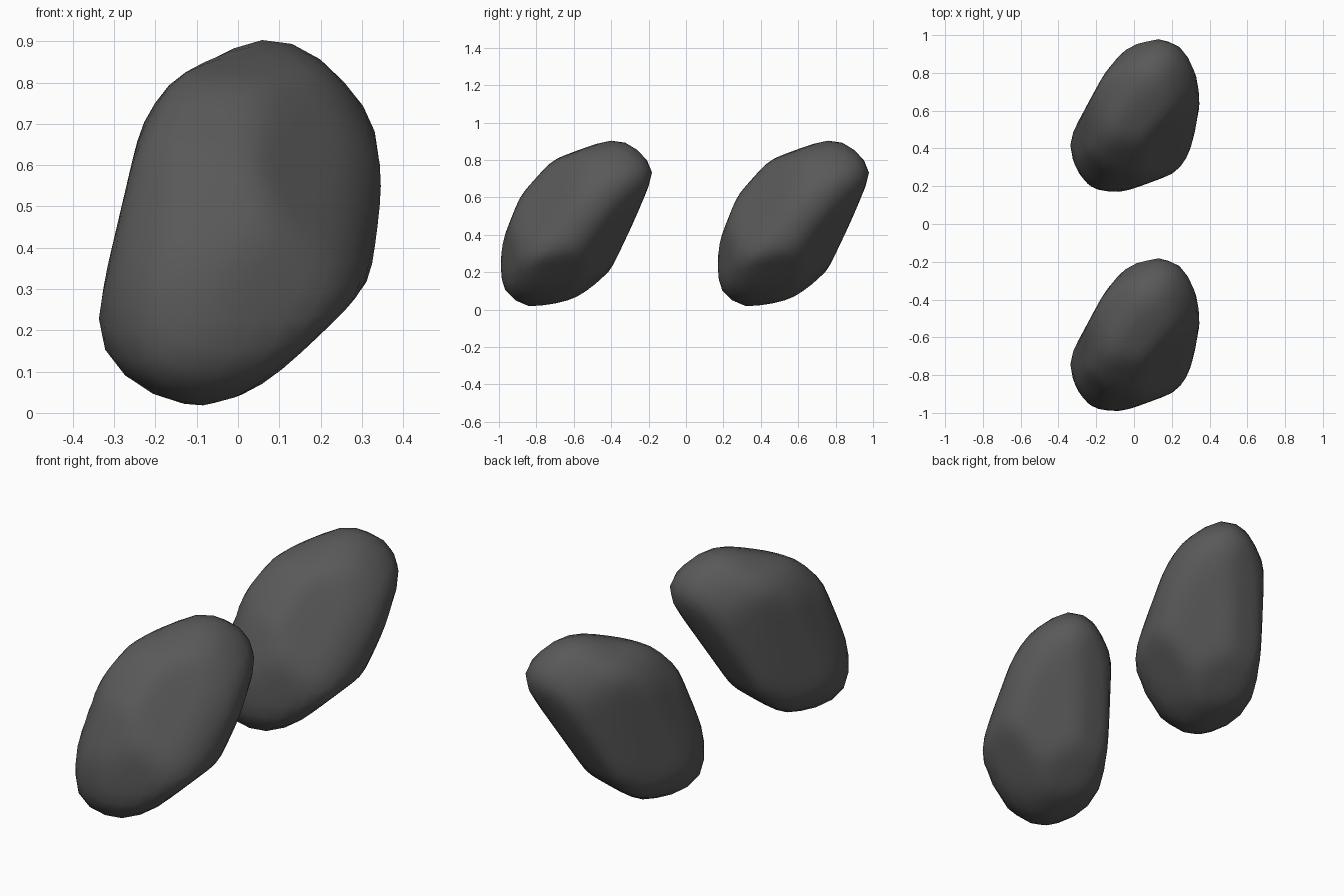
import bpy
import bmesh
from math import sin, cos, radians
from mathutils import Vector

cube = bpy.data.objects.get("Cube")
if cube:
    bpy.data.objects.remove(cube, do_unlink=True)

# Stone material
stone = bpy.data.materials.new("dark grey stone")
stone.use_nodes = True
stone.diffuse_color = (0.1, 0.1, 0.1, 1)
stone.node_tree.nodes["Principled BSDF"].inputs["Base Color"].default_value = stone.diffuse_color

SHARPNESS = 60          # how tightly the surface hugs its planes
ALLOWANCE = 1.02        # makes up for what the rounding takes off
planes = []             # (outward normal, distance from the rock centre)


def carve(turn, tilt, outline):
    """Add the planes that trim the rock to an outline, in hundredths, clockwise.
    The outline lies on a sheet facing the front, turned and then tilted back."""
    a, b = radians(turn), radians(tilt)
    right = Vector((cos(a), sin(a), 0))
    up = Vector((-sin(b) * sin(a), sin(b) * cos(a), cos(b)))
    for (u, v), (s, t) in zip(outline, outline[1:] + outline[:1]):
        normal = (right * (v - t) + up * (s - u)).normalized()
        planes.append((normal, normal.dot(right * u + up * v) / 100))


def flatten(normal, distance):
    """Add one plane that flattens a broad face."""
    planes.append((Vector(normal).normalized(), distance))


# Straight profiles: across the width, along the depth, and the plan
carve(0, 0, [
    (-35, -27), (-23, 24), (-15, 36), (6, 46), (18, 43), (33, 25),
    (35, 11), (32, -14), (26, -24), (10, -37), (-11, -46), (-30, -37)])
carve(90, 0, [
    (-42, -28), (-40, -10), (-30, 15), (-13, 34), (20, 46), (29, 43),
    (41, 29), (31, 4), (17, -25), (1, -39), (-31, -46), (-38, -41)])
carve(0, 90, [
    (-35, -15), (-13, 26), (-3, 36), (14, 42), (21, 41), (32, 26),
    (35, 5), (29, -21), (23, -30), (-7, -41), (-22, -39), (-30, -30)])

# Oblique profiles
carve(35, 25, [
    (-44, -33), (-43, -21), (-34, 11), (-16, 34), (17, 48), (32, 45),
    (43, 28), (35, 2), (24, -21), (-7, -44), (-23, -49), (-38, -41)])
carve(215, 25, [
    (-43, 17), (-38, 27), (-30, 34), (-17, 38), (4, 36), (17, 33),
    (28, 24), (43, -12), (44, -23), (32, -35), (11, -39), (-12, -26)])
carve(140, -30, [
    (-37, -22), (-36, -10), (-22, 28), (-13, 42), (2, 52), (16, 51),
    (26, 30), (24, -19), (21, -34), (11, -48), (-8, -54), (-28, -43)])

# Broad faces: upper front, upper back, lower side, lower back
flatten((0.6, -0.65, 0.47), 0.28)
flatten((-0.52, 0.74, 0.42), 0.38)
flatten((0.56, 0.66, -0.5), 0.29)
flatten((-0.6, 0.65, -0.47), 0.33)


def surface_point(direction):
    """Rounded intersection of all planes along one ray from the centre."""
    total = sum((max(0, n.dot(direction)) / d) ** SHARPNESS for n, d in planes)
    return direction * total ** (-1 / SHARPNESS) * ALLOWANCE


# One rock shape, rounded off lightly
bm = bmesh.new()
bmesh.ops.create_icosphere(bm, subdivisions=4, radius=1)
for vert in bm.verts:
    vert.co = surface_point(vert.co.normalized())
bmesh.ops.smooth_vert(bm, verts=bm.verts, factor=0.5,
                      use_axis_x=True, use_axis_y=True, use_axis_z=True)
for face in bm.faces:
    face.smooth = True
rock_mesh = bpy.data.meshes.new("rock")
bm.to_mesh(rock_mesh)
bm.free()
rock_mesh.materials.append(stone)

# Two rocks, one behind the other
for name, y in (("front_rock", -0.58), ("back_rock", 0.58)):
    rock = bpy.data.objects.new(name, rock_mesh)
    rock.location = (0, y, 0.457)
    bpy.context.collection.objects.link(rock)
